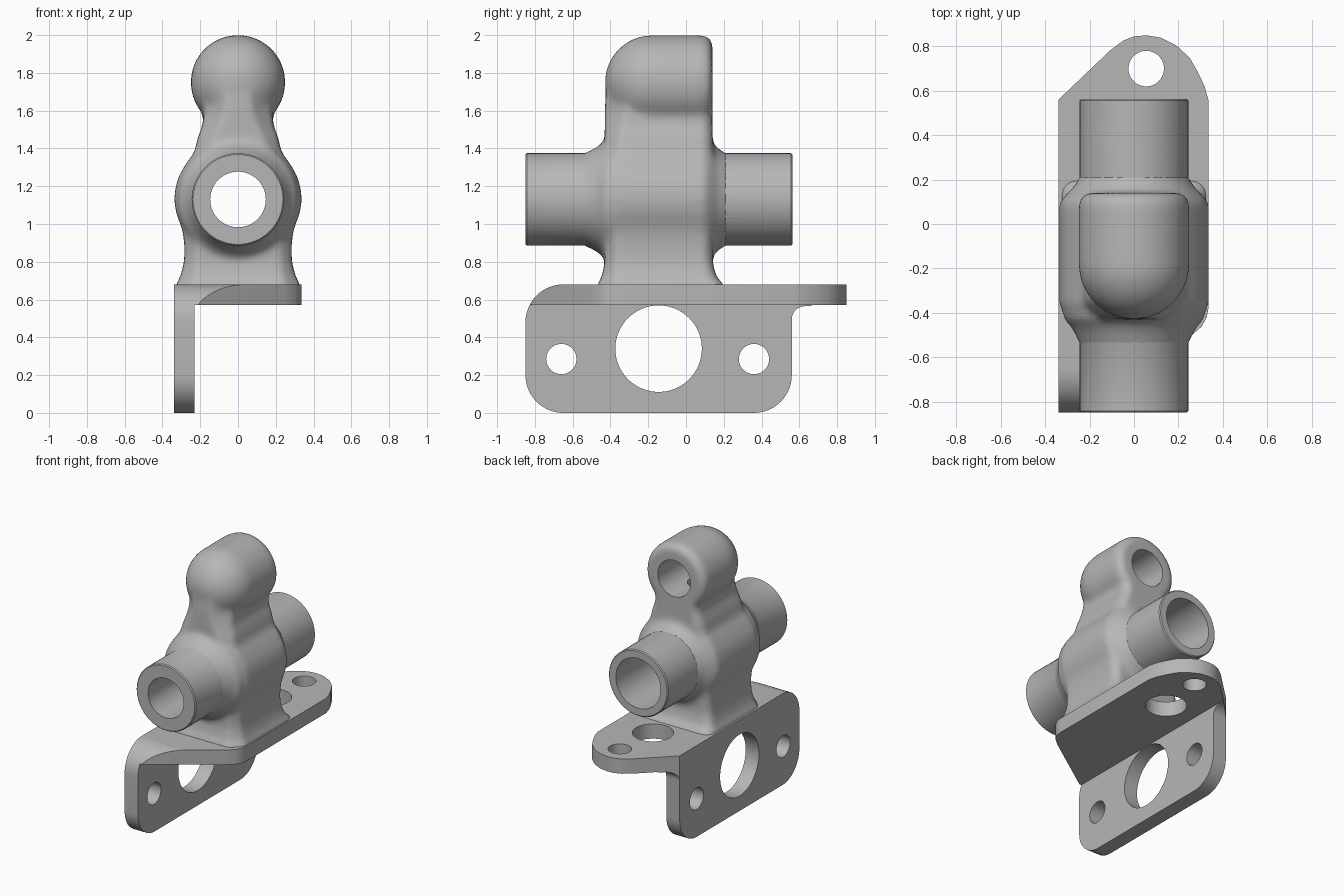
import bpy, bmesh
from math import sin, cos, pi, radians

cube = bpy.data.objects.get("Cube")
if cube:
    bpy.data.objects.remove(cube, do_unlink=True)

metal = bpy.data.materials.new("cast_grey_metal")
metal.use_nodes = True
grey = (0.47, 0.47, 0.47, 1)
metal.diffuse_color = grey
metal.node_tree.nodes["Principled BSDF"].inputs["Base Color"].default_value = grey


def loft(name, rings):
    """Closed skin through rings that share one point count."""
    bm = bmesh.new()
    loops = [[bm.verts.new(p) for p in ring] for ring in rings]
    n = len(loops[0])
    for a, b in zip(loops, loops[1:]):
        for i in range(n):
            j = (i + 1) % n
            bm.faces.new((a[i], a[j], b[j], b[i]))
    bm.faces.new(loops[0])
    bm.faces.new(loops[-1])
    bmesh.ops.recalc_face_normals(bm, faces=bm.faces)
    mesh = bpy.data.meshes.new(name)
    bm.to_mesh(mesh)
    bm.free()
    obj = bpy.data.objects.new(name, mesh)
    mesh.materials.append(metal)
    bpy.context.collection.objects.link(obj)
    return obj


def place(axis, a, u, v):
    return ((a, u, v), (u, a, v), (u, v, a))[axis]


def prism(name, outline, axis, lo, hi):
    return loft(name, [[place(axis, a, u, v) for u, v in outline] for a in (lo, hi)])


def arc(u, v, r, start, end, steps=14):
    angles = [radians(start + (end - start) * i / steps) for i in range(steps + 1)]
    return [(u + r * cos(t), v + r * sin(t)) for t in angles]


def circle(u, v, r):
    return arc(u, v, r, 0, 360, 64)[:-1]


def lathe(name, profile, z):
    """Revolve (y, radius) pairs around a y-directed axis at height z."""
    return loft(name, [[(u, y, v) for u, v in circle(0, z, r)] for y, r in profile])


def select(obj):
    bpy.ops.object.select_all(action="DESELECT")
    obj.select_set(True)
    bpy.context.view_layer.objects.active = obj


def add_modifier(obj, kind, **settings):
    mod = obj.modifiers.new(kind.lower(), kind)
    for key, value in settings.items():
        setattr(mod, key, value)
    select(obj)
    bpy.ops.object.modifier_apply(modifier=mod.name)


def combine(obj, other, operation):
    add_modifier(obj, "BOOLEAN", operation=operation, solver="EXACT", object=other)
    bpy.data.objects.remove(other, do_unlink=True)


def finish(obj):
    select(obj)
    bpy.ops.object.shade_smooth_by_angle(angle=radians(32))


# Angle bracket: L section trimmed by a side outline and a top outline
section = [(-.34, -.1), (-.23, -.1), (-.23, .57), (.4, .57), (.4, .8), (-.34, .8)]
bracket = prism("mounting_bracket", section, 1, -1, 1)

side = arc(-.65, .48, .2, 90, 180) + arc(-.65, .2, .2, 180, 270)
side += arc(.36, .2, .2, 270, 360) + arc(.63, .495, .07, 180, 90, 8)
side += [(1, .565), (1, .68)]
combine(bracket, prism("side_trim", side, 0, -.6, .6), "INTERSECT")

top = [(-.4, -1), (-.4, .503), (-.11, .78), (-.05, .825), (0, .845), (.055, .85),
       (.12, .84), (.19, .805), (.25, .75), (.29, .68), (.318, .62), (.335, .56),
       (.335, -.38), (.328, -.42), (.305, -.462), (.25, -.51), (-.22, -.833), (-.235, -1)]
combine(bracket, prism("top_trim", top, 2, -.3, 1.1), "INTERSECT")

# Bracket holes
for y, z, r in ((-.66, .285, .08), (.36, .285, .08), (-.145, .34, .229)):
    combine(bracket, prism("flange_drill", circle(y, z, r), 0, -.5, -.1), "DIFFERENCE")
for x, y, r in ((.055, .70, .08), (.02, .36, .14)):
    combine(bracket, prism("plate_drill", circle(x, y, r), 2, .5, .8), "DIFFERENCE")
finish(bracket)


# Cast body: chamfered rectangular sections stacked in height
def body_ring(z, w, front, back, cut):
    c = .04
    return [(-w + cut, front, z), (w - cut, front, z), (w, front + cut, z), (w, back - c, z),
            (w - c, back, z), (-w + c, back, z), (-w, back - c, z), (-w, front + cut, z)]


sections = [(.60, .335, -.48, .22, .08), (.68, .33, -.47, .20, .08), (.72, .305, -.445, .16, .07),
            (.80, .285, -.43, .14, .06), (.87, .282, -.43, .14, .06), (.95, .29, -.43, .14, .06),
            (1.0, .305, -.43, .14, .06), (1.06, .328, -.43, .14, .06), (1.13, .338, -.43, .14, .06),
            (1.2, .33, -.43, .14, .06), (1.26, .31, -.43, .14, .06), (1.32, .275, -.43, .14, .06),
            (1.38, .23, -.43, .14, .07), (1.45, .215, -.43, .14, .08), (1.53, .185, -.43, .14, .09),
            (1.60, .18, -.43, .14, .11), (1.75, .18, -.42, .13, .12)]
body = loft("cast_body", [body_ring(*s) for s in sections])

# Flared roots where the tube meets the body
flare = lathe("tube_flare", [(-.60, .2), (-.55, .241), (-.50, .262), (-.46, .285), (-.425, .32),
                             (.13, .31), (.17, .268), (.22, .242), (.25, .2)], 1.13)

# Domed head
dome = [(-.18 - .25 * cos(t), .25 * sin(t)) for t in [pi / 2 * i / 16 for i in range(1, 17)]]
head = lathe("domed_head", dome + [(.09, .25), (.115, .242), (.132, .228), (.14, .205)], 1.75)

# Blend the casting into one soft skin
select(body)
flare.select_set(True)
head.select_set(True)
bpy.ops.object.join()
add_modifier(body, "REMESH", mode="VOXEL", voxel_size=.014)
add_modifier(body, "SMOOTH", factor=.5, iterations=24)

# Machined cross tube with slightly broken end edges
tube = lathe("cross_tube", [(-.85, .238), (-.843, .245), (.556, .245), (.563, .238)], 1.13)
combine(body, tube, "UNION")

# Stepped main bore, blind head bore and the passage joining them
bore = lathe("main_bore", [(-.95, .147), (-.05, .147), (-.049, .185), (.7, .185)], 1.13)
combine(body, bore, "DIFFERENCE")
combine(body, lathe("head_bore", [(-.24, .135), (.3, .135)], 1.75), "DIFFERENCE")
passage = prism("passage_drill", circle(0, -.12, .06), 2, 1.13, 1.75)
combine(body, passage, "DIFFERENCE")

body.data.materials.clear()
body.data.materials.append(metal)
for poly in body.data.polygons:
    poly.material_index = 0
finish(body)
